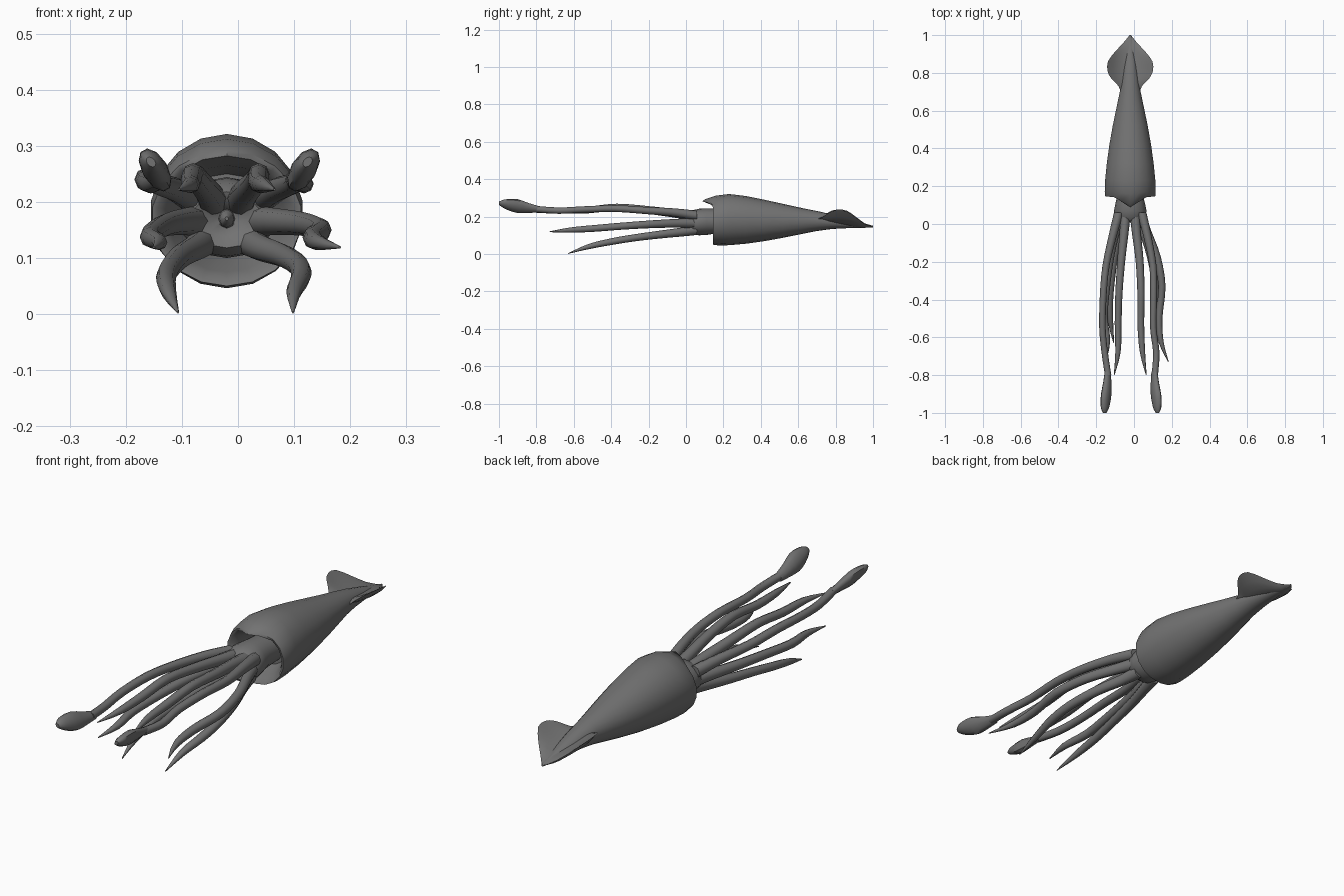
import bpy, bmesh, math

CX = -0.02  # body midline

skin = bpy.data.materials.new("grey skin")
skin.diffuse_color = (0.17, 0.17, 0.17, 1)


def loft(name, rings):
    """Skin a list of equal-length point rings and cap both ends."""
    bm = bmesh.new()
    vs = [[bm.verts.new(p) for p in ring] for ring in rings]
    n = len(vs[0])
    for a, b in zip(vs, vs[1:]):
        for i in range(n):
            j = (i + 1) % n
            bm.faces.new((a[i], a[j], b[j], b[i]))
    bm.faces.new(vs[0])
    bm.faces.new(vs[-1])
    bmesh.ops.recalc_face_normals(bm, faces=bm.faces)
    me = bpy.data.meshes.new(name)
    bm.to_mesh(me)
    bm.free()
    me.materials.append(skin)
    ob = bpy.data.objects.new(name, me)
    bpy.context.collection.objects.link(ob)
    bpy.context.view_layer.objects.active = ob
    ob.select_set(True)
    bpy.ops.object.shade_smooth_by_angle(angle=math.radians(50))
    ob.select_set(False)
    return ob


def oval(x, y, z, rx, rz, n, lip=0.0):
    """Oval ring facing y; lip pulls its top forward into a point."""
    pts = []
    for i in range(n):
        a = 2 * math.pi * i / n
        top = max(0, math.cos(a)) ** 10
        pts.append((x + rx * math.sin(a), y - lip * top, z + rz * math.cos(a)))
    return pts


def smooth(keys, steps):
    """Catmull-Rom interpolation of tuples."""
    k = [keys[0]] + list(keys) + [keys[-1]]
    out = []
    for i in range(1, len(k) - 2):
        for s in range(steps):
            t = s / steps
            out.append(tuple(
                0.5 * (2 * b + (c - a) * t + (2 * a - 5 * b + 4 * c - d) * t * t
                       + (3 * b - a - 3 * c + d) * t ** 3)
                for a, b, c, d in zip(*k[i - 1:i + 3])))
    return out + [keys[-1]]


# Mantle: hollow front opening, pointed top lip, tapering tail (y, half width, bottom, top, lip)
mantle = [
    (0.24, 0.080, 0.10, 0.25, 0), (0.18, 0.105, 0.075, 0.265, 0.05),
    (0.148, 0.125, 0.057, 0.282, 0.06), (0.145, 0.134, 0.050, 0.292, 0.045),
    (0.17, 0.137, 0.046, 0.312, 0.01), (0.23, 0.135, 0.047, 0.321, 0),
    (0.32, 0.126, 0.055, 0.310, 0), (0.42, 0.112, 0.069, 0.290, 0),
    (0.52, 0.094, 0.087, 0.268, 0), (0.62, 0.073, 0.107, 0.246, 0),
    (0.70, 0.056, 0.123, 0.230, 0), (0.78, 0.045, 0.134, 0.212, 0),
    (0.86, 0.033, 0.138, 0.190, 0), (0.93, 0.020, 0.140, 0.170, 0),
    (1.0, 0.005, 0.143, 0.151, 0)]
loft("mantle", [oval(CX, y, (b + t) / 2, w, (t - b) / 2, 18, lip)
                for y, w, b, t, lip in mantle])

# Tail fins: one thin sheet whose sides curl upward (y, half width, edge z, root z)
fin_keys = [(0.68, 0.045, 0.178, 0.178), (0.73, 0.062, 0.200, 0.178),
            (0.77, 0.100, 0.226, 0.175), (0.81, 0.120, 0.236, 0.170),
            (0.86, 0.118, 0.230, 0.164), (0.91, 0.082, 0.196, 0.157),
            (0.955, 0.040, 0.163, 0.151), (0.998, 0.005, 0.147, 0.147)]
fin_rings = []
for y, w, edge, root in smooth(fin_keys, 2):
    ring = []
    for side in (1, -1):
        for i in range(8):
            t = side * (-1 + 2 * i / 8)
            thick = side * (0.002 + 0.012 * (1 - t * t)) * min(1, w / 0.05)
            ring.append((CX + w * t, y, root + (edge - root) * t * t + thick))
    fin_rings.append(ring)
loft("tail_fins", fin_rings)

# Head with a sunken mouth (y, half width, bottom, top)
head = [(0.26, 0.066, 0.115, 0.235), (0.15, 0.068, 0.108, 0.242),
        (0.11, 0.078, 0.102, 0.244), (0.07, 0.086, 0.100, 0.242),
        (0.035, 0.080, 0.103, 0.234), (0.015, 0.062, 0.118, 0.218),
        (0.02, 0.040, 0.138, 0.202), (0.045, 0.018, 0.155, 0.186)]
loft("head", [oval(CX, y, (b + t) / 2, w, (t - b) / 2, 16) for y, w, b, t in head])
loft("beak", [oval(CX, y, 0.17, r, r * 1.2, 8)
              for y, r in ((0.06, 0.016), (0.025, 0.013), (0.008, 0.003))])


# Arms: shared y and z stations with separate x paths for each side
def arm_pair(name, ys, zs, left, right, radii):
    for side, xs in (("left", left), ("right", right)):
        path = smooth(list(zip(xs, ys, zs, radii)), 3)
        loft(f"{side}_{name}", [oval(x, y, z, r, r, 8) for x, y, z, r in path])


taper = (0.028, 0.024, 0.021, 0.019, 0.018, 0.014, 0.002)
arm_pair("upper_arm",
         (0.06, -0.04, -0.20, -0.37, -0.53, -0.68, -0.80),
         (0.20, 0.215, 0.235, 0.250, 0.235, 0.230, 0.222),
         (-0.045, -0.052, -0.068, -0.080, -0.084, -0.085, -0.105),
         (0.005, 0.012, 0.030, 0.037, 0.036, 0.045, 0.065), taper)
arm_pair("side_arm",
         (0.06, -0.03, -0.17, -0.33, -0.49, -0.62, -0.73),
         (0.165, 0.165, 0.160, 0.150, 0.137, 0.128, 0.119),
         (-0.07, -0.095, -0.125, -0.145, -0.157, -0.140, -0.150),
         (0.03, 0.065, 0.120, 0.148, 0.133, 0.142, 0.182), taper)
arm_pair("lower_arm",
         (0.06, -0.02, -0.14, -0.28, -0.40, -0.52, -0.63),
         (0.13, 0.118, 0.104, 0.086, 0.066, 0.040, 0.003),
         (-0.06, -0.075, -0.100, -0.118, -0.128, -0.124, -0.107),
         (0.02, 0.040, 0.080, 0.108, 0.112, 0.100, 0.098), taper)

# Long tentacles, thin until the clubs
arm_pair("tentacle",
         (0.06, -0.06, -0.22, -0.38, -0.55, -0.68, -0.80),
         (0.205, 0.222, 0.233, 0.243, 0.238, 0.232, 0.240),
         (-0.08, -0.112, -0.148, -0.163, -0.167, -0.155, -0.137),
         (0.04, 0.070, 0.100, 0.104, 0.102, 0.118, 0.110),
         (0.026, 0.022, 0.019, 0.018, 0.017, 0.017, 0.017))

# Tentacle clubs: tall flattened leaf shapes (y, z, outward shift, half width, half height)
club = [(-0.78, 0.238, 0, 0.015, 0.016), (-0.84, 0.246, 0.003, 0.020, 0.026),
        (-0.90, 0.256, 0.010, 0.025, 0.037), (-0.95, 0.264, 0.016, 0.023, 0.030),
        (-0.98, 0.269, 0.019, 0.018, 0.020), (-1.0, 0.271, 0.020, 0.008, 0.009)]
for side, x0, s in (("left", -0.139, -1), ("right", 0.108, 1)):
    rings = []
    for y, z, dx, w, h in smooth(club, 2):
        # lean the top of each club outward
        rings.append([(px + s * 0.35 * (pz - z), py, pz)
                      for px, py, pz in oval(x0 + s * dx * 0.8, y, z, w, h, 10)])
    loft(f"{side}_tentacle_club", rings)
